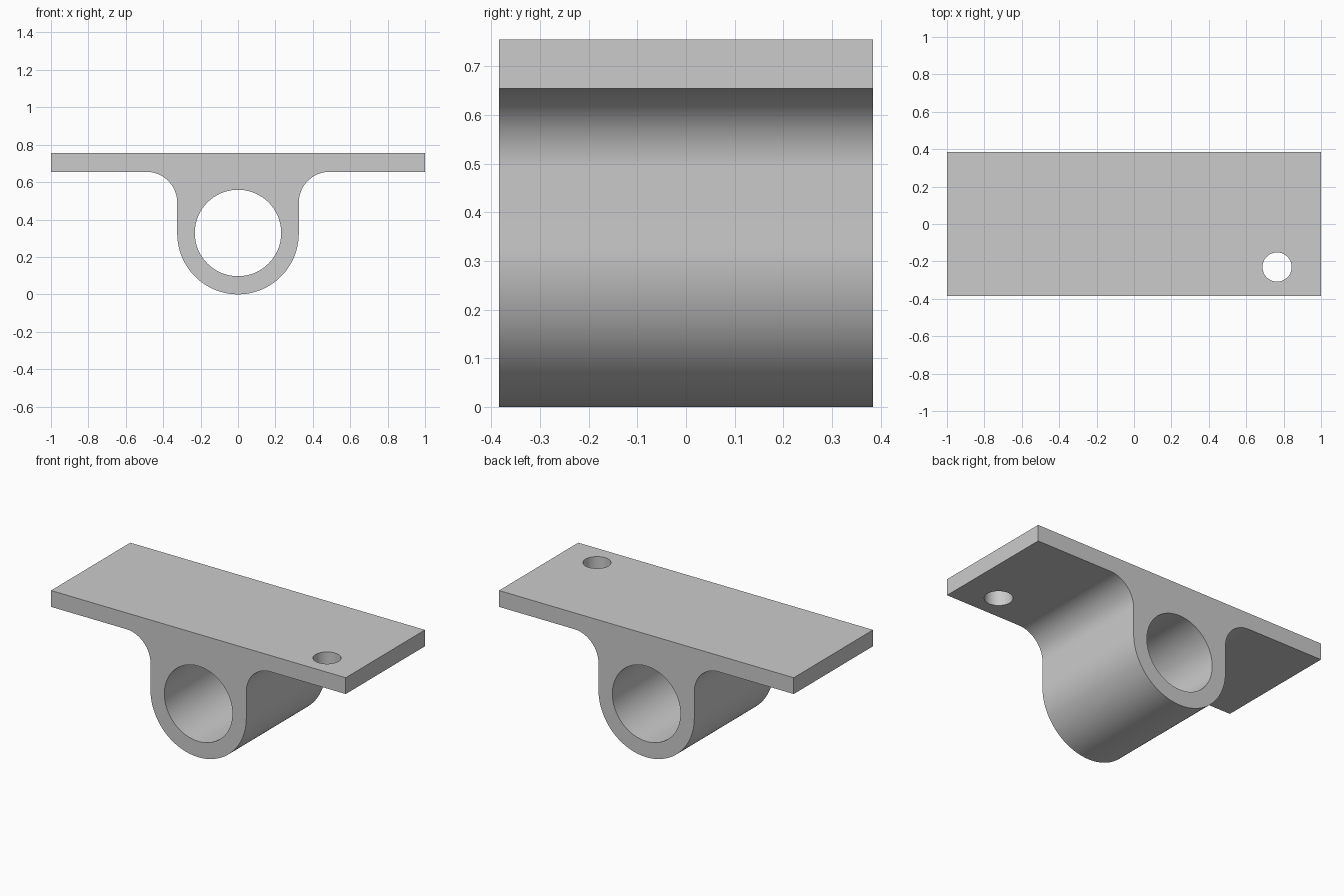
import bpy, bmesh
from math import pi, sin, cos, radians
from mathutils import Matrix, Vector

cube = bpy.data.objects.get("Cube")
if cube:
    bpy.data.objects.remove(cube, do_unlink=True)

HALF_DEPTH = 0.384
TOP, UNDER = 0.755, 0.655        # plate faces
BARREL, BORE = 0.325, 0.231      # outer and inner radius
AXIS_Z = 0.328
FILLET = 0.165
HOLE = 0.078

# Single grey material
grey = bpy.data.materials.new("plain_grey")
grey.use_nodes = True
colour = (0.6, 0.6, 0.6, 1)
grey.diffuse_color = colour
grey.node_tree.nodes["Principled BSDF"].inputs["Base Color"].default_value = colour


def arc(cx, cz, r, start, end, steps):
    """Points on an arc in the XZ plane, angles in degrees."""
    angles = [radians(start + (end - start) * i / steps) for i in range(steps + 1)]
    return [(cx + r * cos(a), cz + r * sin(a)) for a in angles]


def new_object(name, bm):
    mesh = bpy.data.meshes.new(name)
    bmesh.ops.recalc_face_normals(bm, faces=bm.faces[:])
    bm.to_mesh(mesh)
    bm.free()
    obj = bpy.data.objects.new(name, mesh)
    bpy.context.collection.objects.link(obj)
    mesh.materials.append(grey)
    return obj


def cylinder_cutter(name, radius, length, matrix):
    bm = bmesh.new()
    bmesh.ops.create_cone(bm, cap_ends=True, segments=96, radius1=radius,
                          radius2=radius, depth=length, matrix=matrix)
    obj = new_object(name, bm)
    obj.hide_render = True
    return obj


# Bracket body: right half of the profile, mirrored, then extruded in depth
half = arc(0, AXIS_Z, BARREL, -90, 0, 32)
half += arc(BARREL + FILLET, UNDER - FILLET, FILLET, 180, 90, 20)
half += [(1, UNDER), (1, TOP)]
outline = half + [(-x, z) for x, z in reversed(half[1:])]
lowest = min(z for x, z in outline)

bm = bmesh.new()
face = bm.faces.new([bm.verts.new((x, -HALF_DEPTH, max(z - lowest, 0) if z < AXIS_Z else z))
                     for x, z in outline])
extruded = bmesh.ops.extrude_face_region(bm, geom=[face])
bmesh.ops.translate(bm, vec=Vector((0, 2 * HALF_DEPTH, 0)),
                    verts=[g for g in extruded["geom"] if isinstance(g, bmesh.types.BMVert)])
body = new_object("mounting_bracket", bm)

# Barrel bore and the single screw hole
cutters = [
    cylinder_cutter("bore_cutter", BORE, 2,
                    Matrix.Translation((0, 0, AXIS_Z)) @ Matrix.Rotation(pi / 2, 4, "X")),
    cylinder_cutter("screw_hole_cutter", HOLE, 0.4,
                    Matrix.Translation((0.765, -0.23, (TOP + UNDER) / 2))),
]
bpy.ops.object.select_all(action="DESELECT")
body.select_set(True)
bpy.context.view_layer.objects.active = body
for cutter in cutters:
    cut = body.modifiers.new(cutter.name, "BOOLEAN")
    cut.operation = "DIFFERENCE"
    cut.solver = "EXACT"
    cut.object = cutter
    bpy.ops.object.modifier_apply(modifier=cut.name)
    bpy.data.objects.remove(cutter, do_unlink=True)

# Smooth curves, sharp rims
bpy.ops.object.shade_smooth_by_angle(angle=radians(30))
